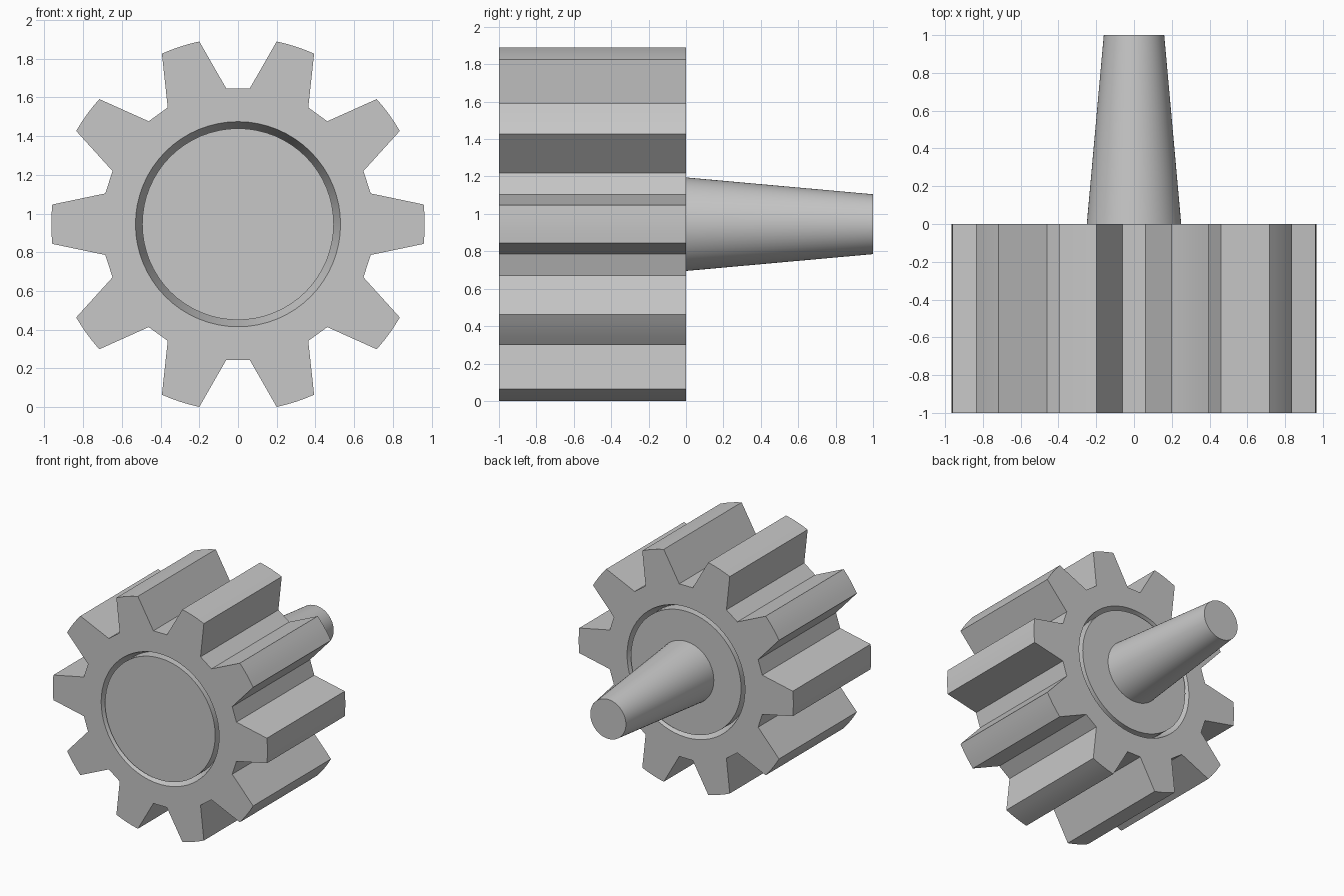
import bpy, bmesh, math

cube = bpy.data.objects.get("Cube")
if cube:
    bpy.data.objects.remove(cube, do_unlink=True)

CENTRE_Z = 0.945
TEETH = 10
TIP_R, ROOT_R, BORE_R = 0.965, 0.704, 0.53
TIP_HALF, ROOT_HALF = 6.05, 13.05   # half angles of a tooth, degrees
SEGMENTS = 64

grey = bpy.data.materials.new("plain grey")
grey.use_nodes = True
colour = (0.57, 0.57, 0.57, 1)
grey.diffuse_color = colour
grey.node_tree.nodes["Principled BSDF"].inputs["Base Color"].default_value = colour


def polar(radius, degrees):
    a = math.radians(degrees)
    return radius * math.cos(a), radius * math.sin(a)


def finish(bm, name):
    bmesh.ops.recalc_face_normals(bm, faces=bm.faces)
    mesh = bpy.data.meshes.new(name)
    bm.to_mesh(mesh)
    bm.free()
    mesh.materials.append(grey)
    obj = bpy.data.objects.new(name, mesh)
    obj.location.z = CENTRE_Z
    bpy.context.collection.objects.link(obj)
    bpy.ops.object.select_all(action="DESELECT")
    obj.select_set(True)
    bpy.context.view_layer.objects.active = obj
    bpy.ops.object.shade_smooth_by_angle(angle=math.radians(25))
    return obj


def edge_loop(bm, points):
    verts = [bm.verts.new((x, -1, z)) for x, z in points]
    return [bm.edges.new((v, verts[i - 1])) for i, v in enumerate(verts)]


# Toothed ring: outline with slightly rounded tips and a round bore
outline = []
for t in range(TEETH):
    mid = t * 360 / TEETH
    outline.append(polar(ROOT_R, mid - ROOT_HALF))
    outline += [polar(TIP_R, mid + TIP_HALF * k / 2) for k in range(-2, 3)]
    outline.append(polar(ROOT_R, mid + ROOT_HALF))
bore = [polar(BORE_R, i * 360 / SEGMENTS) for i in range(SEGMENTS)]

bm = bmesh.new()
edges = edge_loop(bm, outline) + edge_loop(bm, bore)
bmesh.ops.triangle_fill(bm, edges=edges, use_beauty=True, normal=(0, -1, 0))
extruded = bmesh.ops.extrude_face_region(bm, geom=bm.faces[:], use_keep_orig=True)
moved = [g for g in extruded["geom"] if isinstance(g, bmesh.types.BMVert)]
bmesh.ops.translate(bm, verts=moved, vec=(0, 1, 0))
finish(bm, "toothed_ring")

# Hub with a sloped groove at each end, and the tapered shaft behind it
profile = [(0, -1), (0.495, -1), (0.495, -0.9), (BORE_R, -1),
           (BORE_R, 0), (0.495, -0.1), (0.495, 0), (0.25, 0), (0.16, 1), (0, 1)]
bm = bmesh.new()
verts = [bm.verts.new((r, y, 0)) for r, y in profile]
chain = [bm.edges.new(pair) for pair in zip(verts, verts[1:])]
bmesh.ops.spin(bm, geom=verts + chain, cent=(0, 0, 0), axis=(0, 1, 0),
               angle=math.tau, steps=SEGMENTS)
bmesh.ops.remove_doubles(bm, verts=bm.verts, dist=0.0005)
finish(bm, "hub_and_shaft")
